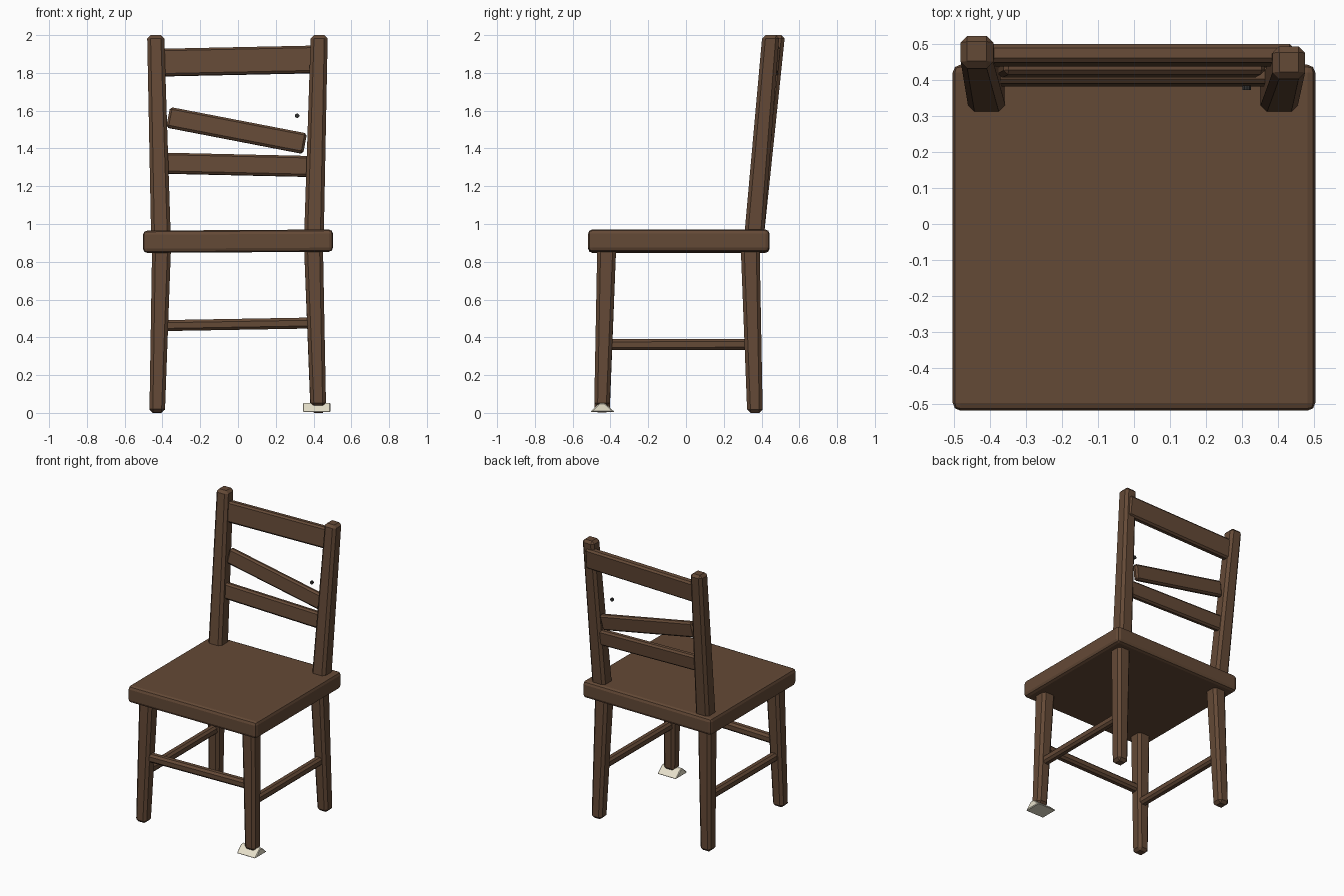
import bpy
import bmesh
import math
from mathutils import Vector

cube = bpy.data.objects.get("Cube")
if cube:
    bpy.data.objects.remove(cube, do_unlink=True)


def material(name, color):
    mat = bpy.data.materials.new(name)
    mat.use_nodes = True
    mat.diffuse_color = (*color, 1)
    mat.node_tree.nodes["Principled BSDF"].inputs["Base Color"].default_value = (*color, 1)
    return mat


WOOD = material("brown wood", (0.127, 0.067, 0.037))
PAPER = material("cream paper", (0.80, 0.75, 0.60))
IRON = material("dark iron", (0.03, 0.03, 0.03))


def finish(name, bm, mat, bevel=0, segments=1):
    bmesh.ops.recalc_face_normals(bm, faces=bm.faces)
    mesh = bpy.data.meshes.new(name)
    bm.to_mesh(mesh)
    bm.free()
    mesh.materials.append(mat)
    obj = bpy.data.objects.new(name, mesh)
    bpy.context.collection.objects.link(obj)
    if bevel:
        mod = obj.modifiers.new("soft edges", "BEVEL")
        mod.width = bevel
        mod.segments = segments
    return obj


def beam(name, start, end, size_start, size_end, u, v, bevel, segments=1):
    """Tapered box from start to end; u and v span the cross-section."""
    bm = bmesh.new()
    rings = []
    for point, (a, b) in ((start, size_start), (end, size_end)):
        rings.append([bm.verts.new(Vector(point) + u * a * i / 2 + v * b * j / 2)
                      for i, j in ((-1, -1), (1, -1), (1, 1), (-1, 1))])
    lo, hi = rings
    bm.faces.new(lo)
    bm.faces.new(hi)
    for k in range(4):
        n = (k + 1) % 4
        bm.faces.new((lo[k], lo[n], hi[n], hi[k]))
    return finish(name, bm, WOOD, bevel, segments)


X, Y, Z = Vector((1, 0, 0)), Vector((0, 1, 0)), Vector((0, 0, 1))


def upright(name, foot, head, foot_size, head_size):
    beam(name, foot, head, (foot_size,) * 2, (head_size,) * 2, X, Y, 0.018)


def rail(name, start, end, thick, height, bevel, lean=0.0):
    """Crosswise board, tipped back by the lean angle."""
    along = (Vector(end) - Vector(start)).normalized()
    tilt = Y * math.sin(lean) + Z * math.cos(lean)
    across = along.cross(tilt).normalized()
    up = across.cross(along)
    beam(name, start, end, (thick, height), (thick, height), across, up, bevel)


# Seat, very slightly raised on the propped side
beam("seat", (-0.503, -0.038, 0.906), (0.503, -0.038, 0.912),
     (0.96, 0.118), (0.96, 0.118), Y, Z, 0.022, 2)

# Legs
upright("front_right_leg", (-0.428, -0.445, 0.003), (-0.405, -0.42, 0.87), 0.082, 0.10)
upright("front_left_leg", (0.425, -0.445, 0.035), (0.40, -0.42, 0.87), 0.082, 0.10)
upright("back_right_leg", (-0.428, 0.365, 0.0), (-0.405, 0.34, 0.87), 0.082, 0.10)
upright("back_left_leg", (0.425, 0.365, 0.0), (0.40, 0.34, 0.87), 0.082, 0.10)

# Back posts
upright("right_post", (-0.408, 0.36, 0.93), (-0.436, 0.479, 2.0), 0.104, 0.09)
upright("left_post", (0.402, 0.36, 0.93), (0.43, 0.449, 2.0), 0.104, 0.09)

# Stretchers
rail("front_stretcher", (-0.40, -0.435, 0.462), (0.40, -0.435, 0.476), 0.055, 0.058, 0.014)
for side, name in ((-1, "right_stretcher"), (1, "left_stretcher")):
    rail(name, (side * 0.412, -0.42, 0.361), (side * 0.412, 0.345, 0.363), 0.055, 0.058, 0.014)

# Back slats, the middle one hanging loose
LEAN = math.radians(5.5)
rail("top_slat", (-0.42, 0.468, 1.854), (0.445, 0.468, 1.872), 0.052, 0.145, 0.012, LEAN)
rail("loose_middle_slat", (-0.37, 0.43, 1.565), (0.355, 0.43, 1.425), 0.04, 0.11, 0.012, LEAN)
rail("lower_slat", (-0.40, 0.408, 1.322), (0.40, 0.408, 1.304), 0.045, 0.11, 0.012, LEAN)

# Bare nail where the slat came away
bm = bmesh.new()
bmesh.ops.create_cone(bm, cap_ends=True, segments=10, radius1=0.012, radius2=0.012, depth=0.012)
nail = finish("nail", bm, IRON)
nail.location = (0.313, 0.378, 1.573)
nail.rotation_euler.x = math.pi / 2

# Folded paper wedge under the short leg
bm = bmesh.new()
profile = ((-0.508, 0.004), (-0.377, 0.004), (-0.43, 0.052), (-0.458, 0.052))
face = bm.faces.new([bm.verts.new((0.343, y, z)) for y, z in profile])
moved = bmesh.ops.extrude_face_region(bm, geom=[face])["geom"]
bmesh.ops.translate(bm, vec=(0.147, 0, 0),
                    verts=[g for g in moved if isinstance(g, bmesh.types.BMVert)])
finish("paper_wedge", bm, PAPER, 0.005)
